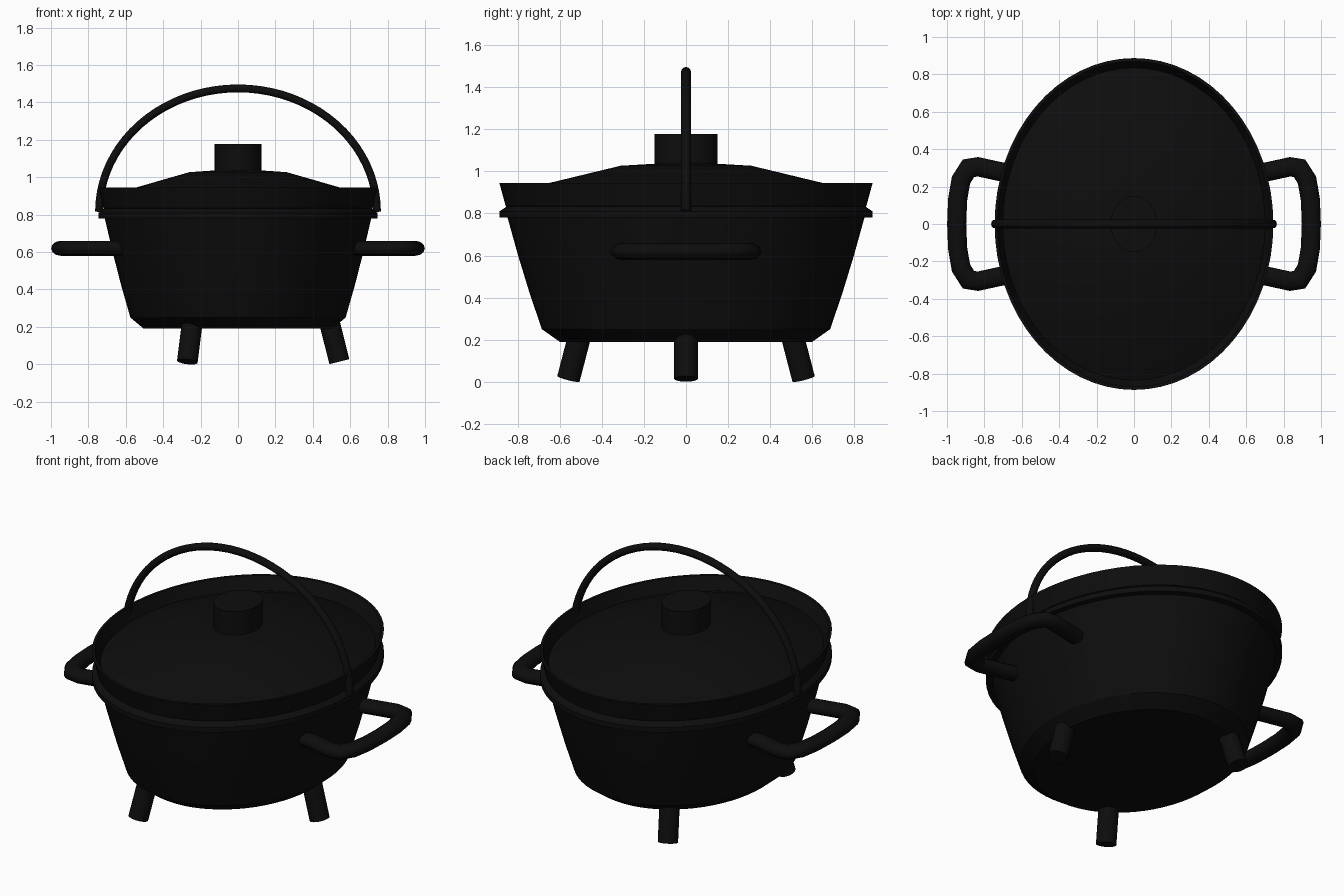
import bpy, math
from mathutils import Vector

if "Cube" in bpy.data.objects:
    bpy.data.objects.remove(bpy.data.objects["Cube"], do_unlink=True)

OVAL = 0.84      # width of the oval pot relative to its depth
SEGMENTS = 64

iron = bpy.data.materials.new("black cast iron")
iron.use_nodes = True
iron_colour = (0.004, 0.004, 0.004, 1)
iron.diffuse_color = iron_colour
iron.node_tree.nodes["Principled BSDF"].inputs["Base Color"].default_value = iron_colour


def make(name, verts, faces, angle=30):
    mesh = bpy.data.meshes.new(name)
    mesh.from_pydata(verts, [], faces)
    mesh.materials.append(iron)
    obj = bpy.data.objects.new(name, mesh)
    bpy.context.collection.objects.link(obj)
    bpy.ops.object.select_all(action='DESELECT')
    obj.select_set(True)
    bpy.context.view_layer.objects.active = obj
    bpy.ops.object.shade_smooth_by_angle(angle=math.radians(angle))
    return obj


def oval_lathe(name, profile, n=SEGMENTS):
    """Revolve (radius, z) points, listed bottom to top, into a capped oval solid."""
    verts, faces = [], []
    for r, z in profile:
        for i in range(n):
            a = math.tau * i / n
            verts.append((OVAL * r * math.cos(a), r * math.sin(a), z))
    for k in range(len(profile) - 1):
        for i in range(n):
            j = (i + 1) % n
            faces.append((k*n + i, k*n + j, k*n + n + j, k*n + n + i))
    faces.append(tuple(reversed(range(n))))
    faces.append(tuple(range((len(profile) - 1) * n, len(profile) * n)))
    return make(name, verts, faces)


def tube(name, path, up, wide, tall, sides):
    """Sweep an oval section along a path; 'up' is the section's tall axis."""
    pts, up = [Vector(p) for p in path], Vector(up)
    verts, faces = [], []
    for k, p in enumerate(pts):
        ahead = (pts[min(k + 1, len(pts) - 1)] - p).normalized()
        behind = (p - pts[max(k - 1, 0)]).normalized()
        along = (ahead + behind).normalized()
        side = up.cross(along).normalized()
        # widen the section at bends so the tube keeps its thickness
        mitre = 1 / max(along.dot(ahead if k == 0 else behind), 0.6)
        for i in range(sides):
            a = math.tau * i / sides
            verts.append(p + side * wide * mitre * math.cos(a) + up * tall * math.sin(a))
    for k in range(len(pts) - 1):
        for i in range(sides):
            j = (i + 1) % sides
            a, b = k * sides, (k + 1) * sides
            faces.append((a + i, b + i, b + j, a + j))
    faces.append(tuple(range(sides)))
    faces.append(tuple(reversed(range((len(pts) - 1) * sides, len(pts) * sides))))
    obj = make(name, verts, faces, 50)
    obj.data.flip_normals()
    return obj


# Pot body with chamfered base and a projecting rim
oval_lathe("pot_body", [(0.60, 0.19), (0.685, 0.25), (0.743, 0.42), (0.798, 0.60),
                        (0.848, 0.78), (0.887, 0.78), (0.887, 0.81), (0.85, 0.835)])

# Lid with flared wall and shallow dome
oval_lathe("lid", [(0.84, 0.825), (0.857, 0.835), (0.887, 0.945), (0.87, 0.945),
                   (0.835, 0.87), (0.65, 0.945), (0.31, 1.027), (0.14, 1.037)])
oval_lathe("lid_knob", [(0.149, 1.0), (0.149, 1.178)], 32)

# Side handles
half = [(0.58, 0.25), (0.706, 0.278), (0.835, 0.306), (0.885, 0.298),
        (0.925, 0.235), (0.943, 0.13), (0.948, 0)]
loop = half + [(x, -y) for x, y in reversed(half[:-1])]
for side, s in (("left", 1), ("right", -1)):
    tube(side + "_handle", [(s * x, s * y, 0.62) for x, y in loop], (0, 0, 1), 0.051, 0.04, 12)

# Arched carrying handle
arch = [(0.743 * math.cos(math.pi * i / 40), 0, 0.815 + 0.66 * math.sin(math.pi * i / 40))
        for i in range(41)]
tube("carrying_handle", arch, (0, 1, 0), 0.021, 0.023, 12)

# Three splayed legs
for name, turn in (("left_leg", 0), ("right_back_leg", 120), ("right_front_leg", 240)):
    a = math.radians(turn)
    out = Vector((math.cos(a), math.sin(a) / OVAL, 0))
    top, foot = out * 0.485 + Vector((0, 0, 0.24)), out * 0.542 + Vector((0, 0, 0.014))
    across = Vector((-out.y, out.x, 0)).normalized()
    tube(name, [top, foot], across, 0.055, 0.056, 20)
